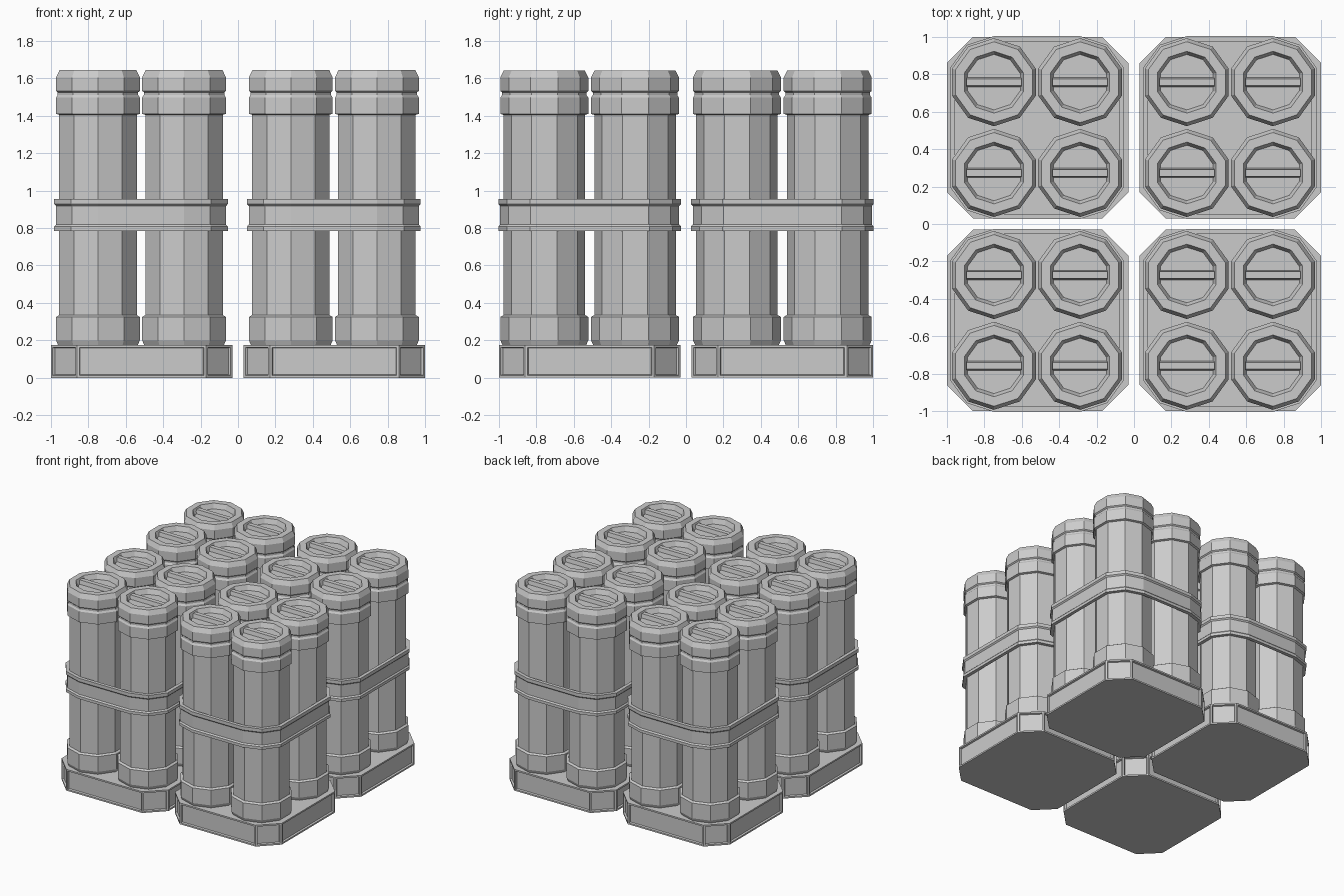
import bpy, bmesh
from math import sin, cos, radians
from mathutils import Vector

if "Cube" in bpy.data.objects:
    bpy.data.objects.remove(bpy.data.objects["Cube"])

DX, DY = 0.23, 0.2425      # tube offsets from the centre of a pallet
PITCH = 0.515              # pallet centre offset


def finish(bm, name):
    bmesh.ops.recalc_face_normals(bm, faces=bm.faces)
    me = bpy.data.meshes.new(name)
    bm.to_mesh(me)
    bm.free()
    ob = bpy.data.objects.new(name, me)
    bpy.context.collection.objects.link(ob)
    return ob


def decagon(r):
    return [(r * cos(radians(90 + 36 * k)), r * sin(radians(90 + 36 * k))) for k in range(10)]


def wrap(r):
    # outline of a strap pulled round four ten-sided tubes
    pts = []
    for k, (x, y) in enumerate(decagon(r)):
        if abs(x) < 1e-4:
            s = 1 if y > 0 else -1
            pts += [(s * DX, s * (DY + r)), (-s * DX, s * (DY + r))]
        else:
            pts.append((x + (DX if x > 0 else -DX), y + (DY if y > 0 else -DY)))
    return pts


def loft(bm, rings, closed=False):
    loops = [[bm.verts.new((x, y, z)) for x, y in pts] for pts, z in rings]
    n = len(loops[0])
    pairs = list(zip(loops, loops[1:])) + ([(loops[-1], loops[0])] if closed else [])
    for a, b in pairs:
        for i in range(n):
            j = (i + 1) % n
            bm.faces.new((a[i], a[j], b[j], b[i]))
    if not closed:
        bm.faces.new(loops[0][::-1])
        bm.faces.new(loops[-1])


def make_pallet():
    # chamfered square slab with recessed side panels
    h, c, top = 0.485, 0.14, 0.175
    o = [(h, -h + c), (h, h - c), (h - c, h), (-h + c, h),
         (-h, h - c), (-h, -h + c), (-h + c, -h), (h - c, -h)]
    bm = bmesh.new()
    loft(bm, [(o, 0), (o, top)])
    bmesh.ops.recalc_face_normals(bm, faces=bm.faces)
    sides = [f for f in bm.faces if abs(f.normal.z) < 0.5]
    bmesh.ops.inset_individual(bm, faces=sides, thickness=0.018, depth=0)
    bmesh.ops.inset_individual(bm, faces=sides, thickness=0.006, depth=-0.014)
    return finish(bm, "pallet")


def make_tube():
    # ten-sided canister: foot ring, body, collar, cap and dished lid
    profile = [(0.222, 0.17), (0.235, 0.20), (0.235, 0.325), (0.218, 0.335),
               (0.218, 1.405), (0.235, 1.41), (0.235, 1.497), (0.226, 1.51),
               (0.226, 1.525), (0.235, 1.533), (0.235, 1.605), (0.216, 1.643),
               (0.165, 1.643), (0.148, 1.603)]
    bm = bmesh.new()
    loft(bm, [(decagon(r), z) for r, z in profile])
    return finish(bm, "canister")


def make_handle():
    # tapered grip bar across the lid
    def rect(a, b):
        return [(a, -b), (a, b), (-a, b), (-a, -b)]
    bm = bmesh.new()
    loft(bm, [(rect(0.147, 0.026), 1.60), (rect(0.147, 0.018), 1.635)])
    return finish(bm, "lid_handle")


def make_strap():
    # flanged strap around the four canisters
    profile = [(0.218, 0.785), (0.246, 0.785), (0.246, 0.808), (0.236, 0.818),
               (0.236, 0.918), (0.246, 0.928), (0.246, 0.955), (0.218, 0.955)]
    bm = bmesh.new()
    loft(bm, [(wrap(r), z) for r, z in profile], closed=True)
    return finish(bm, "strap")


def place(ob, spots):
    for i, (x, y) in enumerate(spots):
        dup = ob if i == 0 else bpy.data.objects.new(ob.name, ob.data)
        if i:
            bpy.context.collection.objects.link(dup)
        dup.location = Vector((x, y, 0))


units = [(sx * PITCH, sy * PITCH) for sx in (-1, 1) for sy in (-1, 1)]
tubes = [(ux - 0.003 + sx * DX, uy + sy * DY)
         for ux, uy in units for sx in (-1, 1) for sy in (-1, 1)]

place(make_pallet(), units)
place(make_strap(), [(x - 0.003, y) for x, y in units])
place(make_tube(), tubes)
place(make_handle(), tubes)
